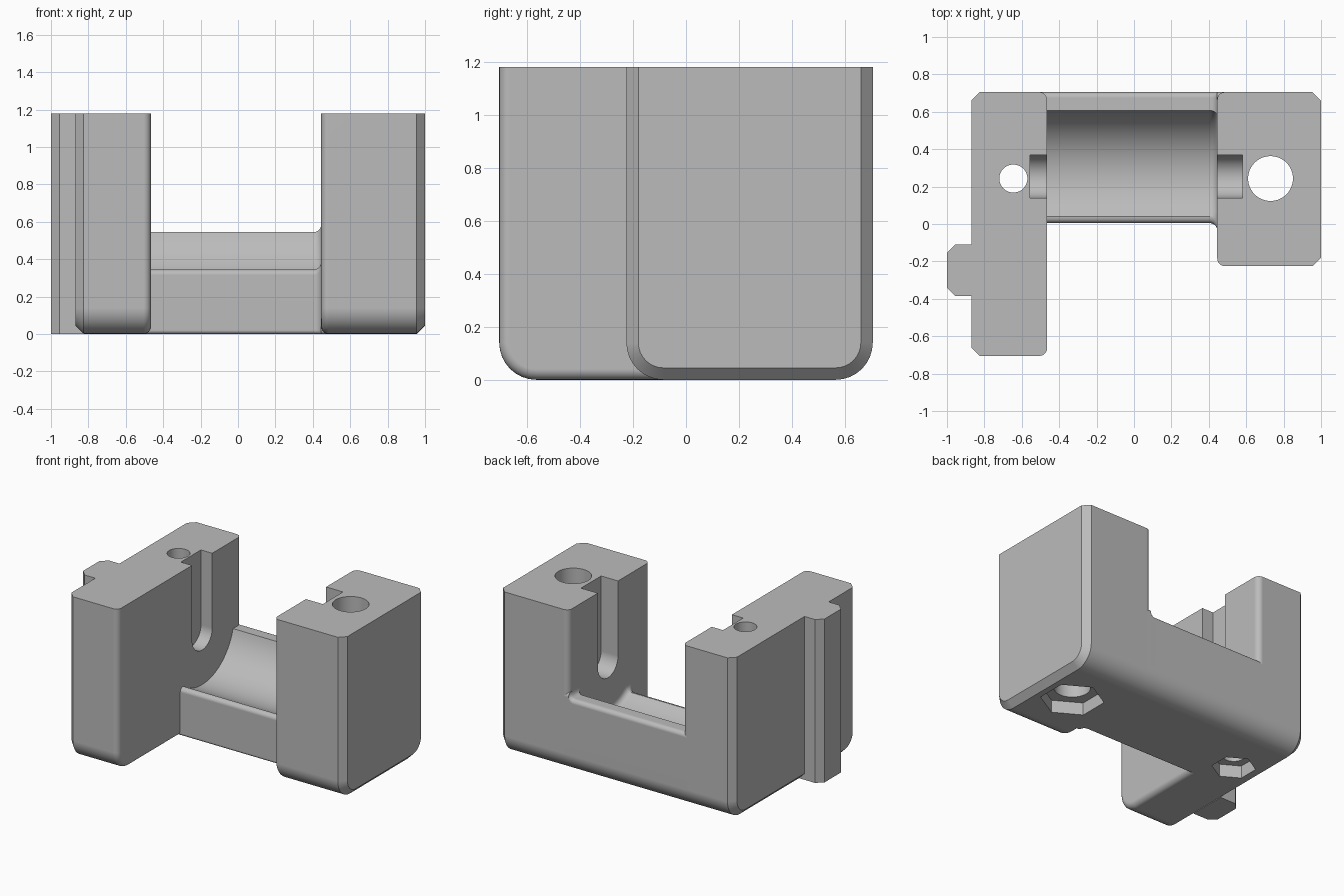
import bpy, bmesh
from math import sin, cos, asin, sqrt, radians, degrees

cube = bpy.data.objects.get("Cube")
if cube:
    bpy.data.objects.remove(cube, do_unlink=True)

GREY = (0.5, 0.5, 0.5, 1)
grey = bpy.data.materials.new("plain grey")
grey.use_nodes = True
grey.diffuse_color = GREY
grey.node_tree.nodes["Principled BSDF"].inputs["Base Color"].default_value = GREY

HEIGHT, BACK, BOTTOM_R, CHAMFER = 1.18, 0.705, 0.14, 0.045
AXLE_Y, AXLE_Z = 0.255, 0.64
IN_RIGHT, IN_LEFT = -0.465, 0.445
ROUND = 0.04


def arc(cy, cz, r, a0, a1, n=8):
    """Points along a circular arc, angles in degrees."""
    angles = [radians(a0 + (a1 - a0) * i / n) for i in range(n + 1)]
    return [(cy + r * cos(a), cz + r * sin(a)) for a in angles]


def loft(name, rings):
    """Skin a row of equal-length 3D rings and cap both ends."""
    bm = bmesh.new()
    rows = [[bm.verts.new(p) for p in ring] for ring in rings]
    for a, b in zip(rows, rows[1:]):
        for i in range(len(a)):
            j = (i + 1) % len(a)
            bm.faces.new((a[i], a[j], b[j], b[i]))
    bm.faces.new(rows[0])
    bm.faces.new(rows[-1])
    bmesh.ops.recalc_face_normals(bm, faces=bm.faces)
    mesh = bpy.data.meshes.new(name)
    bm.to_mesh(mesh)
    bm.free()
    mesh.materials.append(grey)
    obj = bpy.data.objects.new(name, mesh)
    bpy.context.collection.objects.link(obj)
    return obj


def along_x(x, profile):
    return [(x, y, z) for y, z in profile]


def activate(obj):
    bpy.ops.object.select_all(action='DESELECT')
    obj.select_set(True)
    bpy.context.view_layer.objects.active = obj


def cut(obj, cutter):
    cutter.hide_render = True
    mod = obj.modifiers.new("cut", 'BOOLEAN')
    mod.operation, mod.solver, mod.object = 'DIFFERENCE', 'EXACT', cutter
    activate(obj)
    bpy.ops.object.modifier_apply(modifier=mod.name)
    bpy.data.objects.remove(cutter, do_unlink=True)


def finish(obj):
    activate(obj)
    bpy.ops.object.shade_smooth_by_angle(angle=radians(30))
    obj.modifiers.new("weighted normals", 'WEIGHTED_NORMAL').keep_sharp = True


def round_cutter(x, y, z0, z1, r, sides):
    bpy.ops.mesh.primitive_cylinder_add(vertices=sides, radius=r, depth=z1 - z0,
                                        location=(x, y, (z0 + z1) / 2))
    obj = bpy.context.object
    obj.data.materials.append(grey)
    return obj


def block_profile(front, d):
    r = BOTTOM_R - d
    return ([(BACK - d, HEIGHT), (front + d, HEIGHT)]
            + arc(front + BOTTOM_R, BOTTOM_R, r, 180, 270)
            + arc(BACK - BOTTOM_R, BOTTOM_R, r, 270, 360))


def block(name, x_in, x_out, front, slot_end, bore_x, bore_r, nut_r):
    side = 1 if x_out > x_in else -1
    # chamfered outer face, rounded inner face
    steps = [(x_out, CHAMFER), (x_out - side * CHAMFER, 0)]
    for i in range(7):
        t = radians(15 * i)
        steps.append((x_in + side * ROUND * (1 - sin(t)), ROUND * (1 - cos(t))))
    obj = loft(name, [along_x(x, block_profile(front, d)) for x, d in steps])
    # axle slot, open at the top
    w = 0.115
    slot = ([(AXLE_Y + w, HEIGHT + 0.1), (AXLE_Y - w, HEIGHT + 0.1)]
            + arc(AXLE_Y, AXLE_Z, w, 180, 360, 20))
    cut(obj, loft("slot_cutter", [along_x(x, slot) for x in (x_in - side * 0.1, slot_end)]))
    # screw bore and hexagonal nut pocket
    cut(obj, round_cutter(bore_x, 0.243, -0.2, HEIGHT + 0.2, bore_r, 48))
    cut(obj, round_cutter(bore_x, 0.243, -0.2, 0.09, nut_r, 6))
    finish(obj)


def bridge_profile(d):
    front, low, high, r = 0.005 - d, 0.345 + d, 0.545 + d, 0.365 - d
    a0 = degrees(asin((high - AXLE_Z) / r))
    a1 = -180 - degrees(asin((low - AXLE_Z) / r))
    lip = 0.03
    return (arc(front + 0.02, 0.02, 0.02, 180, 270, 4)
            + arc(BACK - BOTTOM_R, BOTTOM_R, BOTTOM_R, 270, 360)
            + arc(BACK - lip, high - lip, lip, 0, 90, 5)
            + arc(AXLE_Y, AXLE_Z, r, a0, a1, 28)
            + arc(front + lip, low - lip, lip, 90, 180, 5))


# Two upright blocks
block("right_block", IN_RIGHT, -0.87, -BACK, -0.555, -0.645, 0.075, 0.145)
block("left_block", IN_LEFT, 1.0, -0.225, 0.58, 0.73, 0.12, 0.21)

# Troughed bridge, flaring into the left block with a fillet
steps = [(IN_RIGHT - ROUND, 0)]
for i in range(7):
    t = radians(15 * i)
    steps.append((IN_LEFT - ROUND * (1 - sin(t)), ROUND * (1 - cos(t))))
steps.append((IN_LEFT + ROUND, ROUND))
finish(loft("bridge", [along_x(x, bridge_profile(d)) for x, d in steps]))

# Guide rail on the outer right face
rail = [(-0.83, -0.385), (-0.955, -0.385), (-1.0, -0.34),
        (-1.0, -0.155), (-0.955, -0.11), (-0.83, -0.11)]
finish(loft("guide_rail", [[(x, y, z) for x, y in rail] for z in (0, HEIGHT)]))
